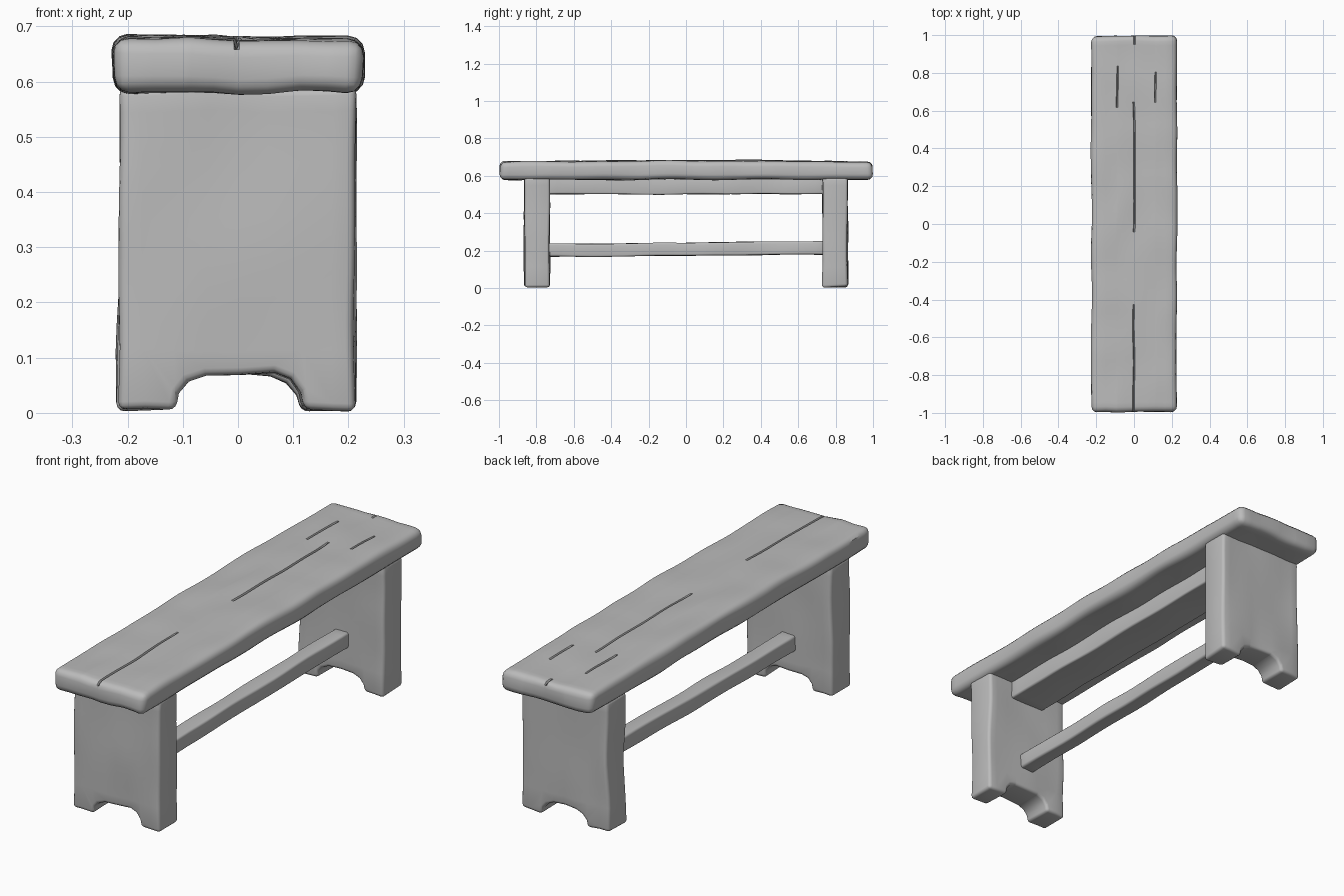
import bpy, bmesh, math
from mathutils import Vector, noise

cube = bpy.data.objects.get("Cube")
if cube:
    bpy.data.objects.remove(cube, do_unlink=True)

wood = bpy.data.materials.new("grey_wood")
wood.use_nodes = True
grey = (0.5, 0.5, 0.5, 1)
wood.diffuse_color = grey
wood.node_tree.nodes["Principled BSDF"].inputs["Base Color"].default_value = grey


def slab(outline, y0, y1):
    """Extrude an x-z outline along y."""
    bm = bmesh.new()
    face = bm.faces.new([bm.verts.new((x, y0, z)) for x, z in outline])
    ext = bmesh.ops.extrude_face_region(bm, geom=[face])
    for v in ext["geom"]:
        if isinstance(v, bmesh.types.BMVert):
            v.co.y = y1
    bmesh.ops.recalc_face_normals(bm, faces=bm.faces[:])
    return bm


def box(x0, x1, y0, y1, z0, z1):
    return slab([(x0, z0), (x1, z0), (x1, z1), (x0, z1)], y0, y1)


def soften(bm, width):
    """Round the sharp edges."""
    sharp = [e for e in bm.edges if e.calc_face_angle(0) > math.radians(50)]
    bmesh.ops.bevel(bm, geom=sharp, offset=width, segments=3,
                    profile=0.5, affect='EDGES', clamp_overlap=True)


def slice_along(bm, axis, cuts):
    normal = Vector([1 if i == axis else 0 for i in range(3)])
    for c in cuts:
        bmesh.ops.bisect_plane(bm, geom=bm.verts[:] + bm.edges[:] + bm.faces[:],
                               plane_co=normal * c, plane_no=normal, dist=1e-5)


def steps(a, b, n):
    return [a + (b - a) * (i + 0.5) / n for i in range(n)]


def weather(bm, amount, stretch, seed):
    """Gentle hand-hewn waviness, longer along the grain."""
    for v in bm.verts:
        p = Vector([c * s for c, s in zip(v.co, stretch)])
        v.co += noise.noise_vector(p + Vector((seed, seed * 2, 0))) * amount


def finish(bm, name):
    bmesh.ops.recalc_face_normals(bm, faces=bm.faces[:])
    mesh = bpy.data.meshes.new(name)
    bm.to_mesh(mesh)
    bm.free()
    mesh.materials.append(wood)
    ob = bpy.data.objects.new(name, mesh)
    bpy.context.collection.objects.link(ob)
    bpy.ops.object.select_all(action='DESELECT')
    ob.select_set(True)
    bpy.context.view_layer.objects.active = ob
    bpy.ops.object.shade_smooth_by_angle(angle=math.radians(35))


# Seat: thick rounded board with split grain lines
bm = box(-0.226, 0.226, -0.996, 0.996, 0.58, 0.675)
soften(bm, 0.028)
cracks = [(0.0, 0.0, -0.15), (-0.09, 0.75, 0.12), (0.115, 0.7, 0.12)]
for x, _, _ in cracks:
    slice_along(bm, 0, (x - 0.005, x, x + 0.005))
slice_along(bm, 0, (-0.15, -0.045, 0.055, 0.165))
slice_along(bm, 1, steps(-0.96, 0.96, 70))
for v in bm.verts:
    if v.co.z < 0.67:
        continue
    for i, (x, centre, limit) in enumerate(cracks):
        inside = i == 0 or abs(v.co.y - centre) < 0.25
        split = noise.noise(Vector((i * 7.3, v.co.y * 5, 0.4)))
        if inside and abs(v.co.x - x) < 1e-4 and split > limit:
            v.co.z -= 0.014
for v in bm.verts:
    if v.co.z > 0.62:
        v.co.z += 0.006 * (1 - v.co.y ** 2) - 0.012 * v.co.x
weather(bm, 0.007, (9, 4, 9), 3.1)
finish(bm, "seat")

# Legs: wide slabs with an arched foot cutout
half = [(0.115, 0.004), (0.108, 0.035), (0.09, 0.058), (0.06, 0.07)]
arch = half + [(-x, z) for x, z in reversed(half)]
outline = [(0.213, 0.59), (0.211, 0.3), (0.212, 0.004)] + arch
outline += [(-0.219, 0.004), (-0.212, 0.3), (-0.212, 0.59)]
for side, name in ((-1, "front_leg"), (1, "back_leg")):
    bm = slab(outline, side * 0.73, side * 0.865)
    soften(bm, 0.014)
    slice_along(bm, 0, steps(-0.2, 0.2, 7))
    slice_along(bm, 2, steps(0.09, 0.57, 10))
    weather(bm, 0.008, (8, 8, 4), 5.7 + side)
    for v in bm.verts:
        v.co.z = max(v.co.z, 0)
    finish(bm, name)

# Support beam under the seat
bm = box(-0.088, 0.088, -0.74, 0.74, 0.502, 0.59)
soften(bm, 0.008)
slice_along(bm, 1, steps(-0.72, 0.72, 24))
weather(bm, 0.006, (8, 4, 8), 9.2)
finish(bm, "under_seat_beam")

# Stretcher between the legs
bm = box(-0.036, 0.036, -0.74, 0.74, 0.172, 0.242)
soften(bm, 0.01)
slice_along(bm, 1, steps(-0.72, 0.72, 24))
for v in bm.verts:
    v.co.z += 0.007 * v.co.y
weather(bm, 0.006, (8, 4, 8), 12.4)
finish(bm, "stretcher")
